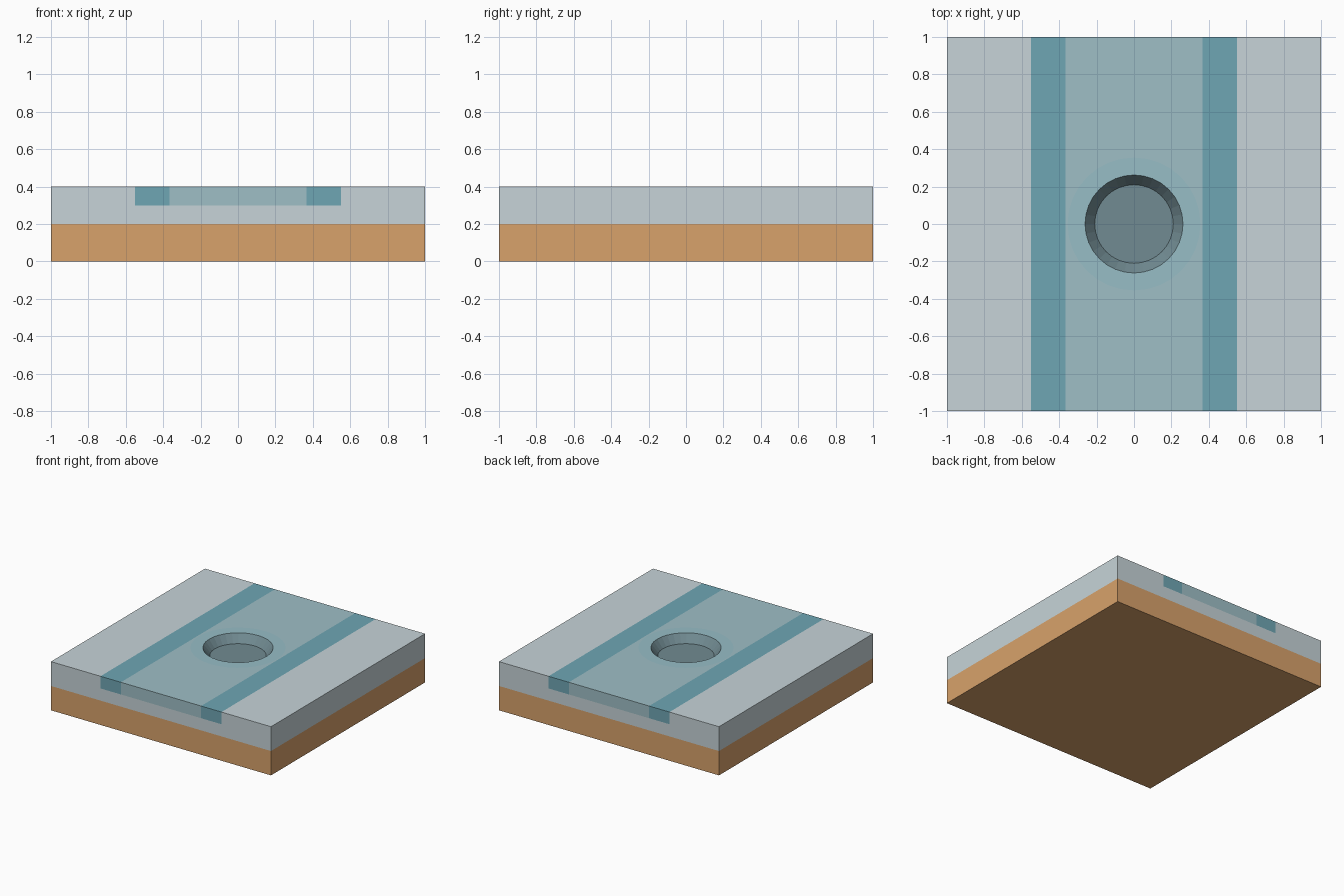
import bpy, bmesh, math

if "Cube" in bpy.data.objects:
    bpy.data.objects.remove(bpy.data.objects["Cube"])


def paint(obj, name, rgb):
    mat = bpy.data.materials.get(name) or bpy.data.materials.new(name)
    # display colour to linear
    mat.diffuse_color = [((c / 255 + 0.055) / 1.055) ** 2.4 for c in rgb] + [1]
    mat.use_nodes = True
    mat.node_tree.nodes["Principled BSDF"].inputs["Base Color"].default_value = mat.diffuse_color
    obj.data.materials.append(mat)


def mesh_object(name, bm):
    bmesh.ops.recalc_face_normals(bm, faces=bm.faces[:])
    mesh = bpy.data.meshes.new(name)
    bm.to_mesh(mesh)
    bm.free()
    obj = bpy.data.objects.new(name, mesh)
    bpy.context.collection.objects.link(obj)
    return obj


def bar(name, profile):
    """Extrude an x-z profile along the full depth of the block."""
    bm = bmesh.new()
    face = bm.faces.new([bm.verts.new((x, -1, z)) for x, z in profile])
    ext = bmesh.ops.extrude_face_region(bm, geom=[face])["geom"]
    verts = [v for v in ext if isinstance(v, bmesh.types.BMVert)]
    bmesh.ops.translate(bm, vec=(0, 2, 0), verts=verts)
    return mesh_object(name, bm)


def box(x0, x1, z0, z1):
    return [(x0, z0), (x1, z0), (x1, z1), (x0, z1)]


def lathe(name, profile, sides=32):
    """Spin an r-z profile around the vertical axis."""
    bm = bmesh.new()
    verts = [bm.verts.new((r, 0, z)) for r, z in profile]
    edges = [bm.edges.new(pair) for pair in zip(verts, verts[1:])]
    bmesh.ops.spin(bm, geom=verts + edges, axis=(0, 0, 1), cent=(0, 0, 0),
                   angle=math.tau, steps=sides, use_merge=False)
    bmesh.ops.remove_doubles(bm, verts=bm.verts[:], dist=1e-4)
    return mesh_object(name, bm)


# Lower slab
paint(bar("base_layer", box(-1, 1, 0, 0.2)), "orange", (216, 162, 107))

# Upper slab with a wide shallow trough
trough = [(-1, 0.2), (1, 0.2), (1, 0.4), (0.55, 0.4), (0.55, 0.3),
          (-0.55, 0.3), (-0.55, 0.4), (-1, 0.4)]
paint(bar("upper_layer", trough), "pale_grey", (199, 212, 216))

# Dark strips along both sides of the trough
for side, x0, x1 in (("left", -0.55, -0.365), ("right", 0.365, 0.55)):
    paint(bar(side + "_strip", box(x0, x1, 0.3, 0.4)), "teal", (111, 166, 180))

# Middle band with a round opening
band = bar("middle_band", box(-0.365, 0.365, 0.3, 0.4))
paint(band, "pale_teal", (159, 191, 198))
cutter = lathe("opening_cutter", [(0, 0.25), (0.355, 0.25), (0.355, 0.45), (0, 0.45)])
cutter.hide_render = True
cutter.hide_viewport = True
cut = band.modifiers.new("opening", "BOOLEAN")
cut.object = cutter
cut.operation = "DIFFERENCE"
cut.solver = "EXACT"

# Flush collar around the pit
collar = lathe("collar", [(0.355, 0.3), (0.355, 0.4), (0.262, 0.4)])
paint(collar, "collar_teal", (151, 189, 198))

# Tapered pit wall and floor
pit = lathe("pit", [(0.262, 0.4), (0.21, 0.335), (0, 0.335)])
for face in pit.data.polygons:
    if face.normal.z < 0:
        face.flip()
paint(pit, "pit_grey", (113, 139, 146))
